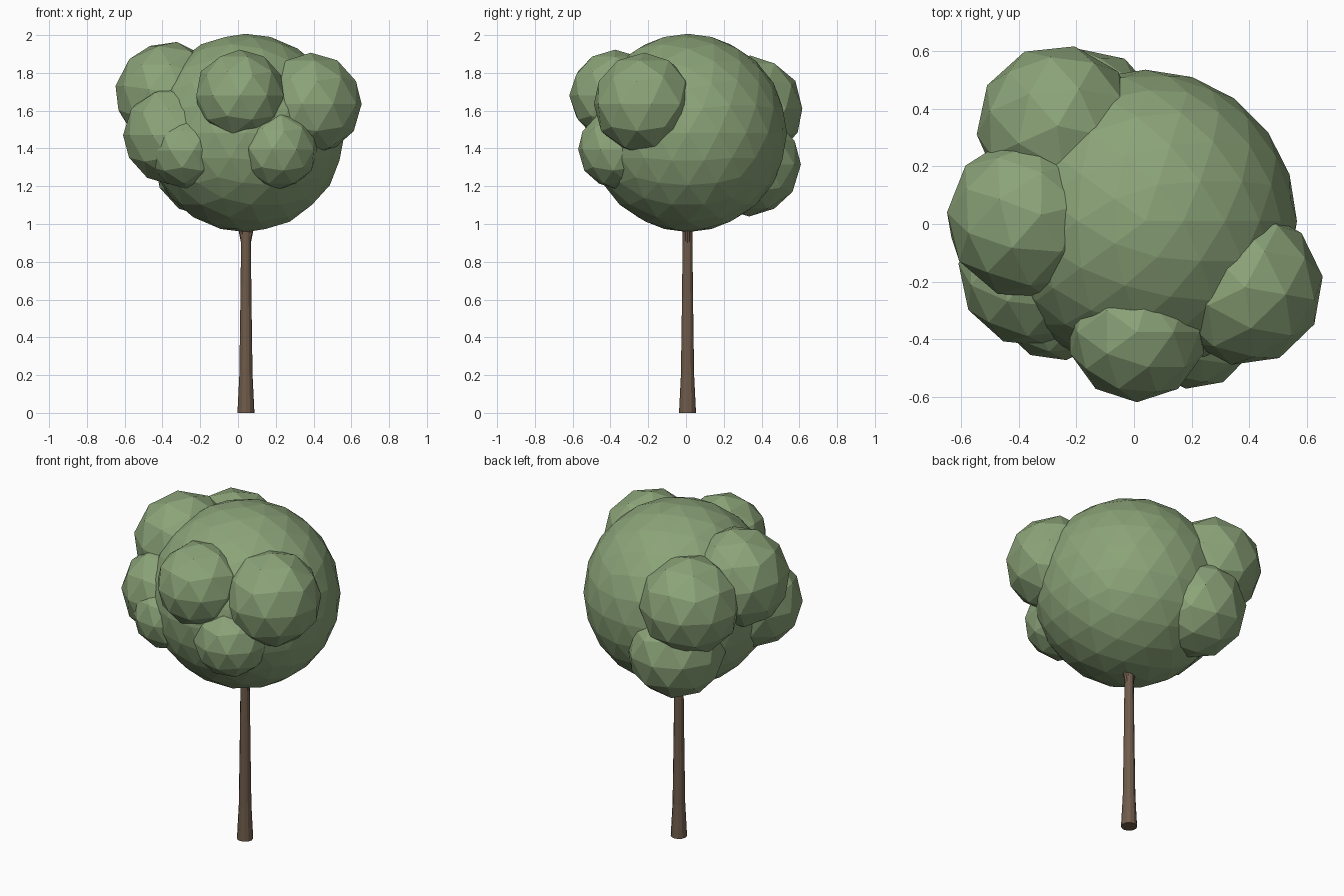
import bpy
import bmesh
from math import radians, cos, sin, tau
from mathutils import Vector

cube = bpy.data.objects.get("Cube")
if cube:
    bpy.data.objects.remove(cube, do_unlink=True)


def make_material(name, rgb):
    mat = bpy.data.materials.new(name)
    mat.use_nodes = True
    colour = (*rgb, 1)
    mat.diffuse_color = colour
    bsdf = next(n for n in mat.node_tree.nodes if n.type == 'BSDF_PRINCIPLED')
    bsdf.inputs["Base Color"].default_value = colour
    bsdf.inputs["Roughness"].default_value = 0.9
    return mat


leaf_green = make_material("leaf green", (0.26, 0.37, 0.19))
bark_brown = make_material("bark brown", (0.16, 0.105, 0.07))


def add_object(name, bm, mat):
    mesh = bpy.data.meshes.new(name)
    bmesh.ops.recalc_face_normals(bm, faces=bm.faces)
    bm.to_mesh(mesh)
    bm.free()
    mesh.materials.append(mat)
    obj = bpy.data.objects.new(name, mesh)
    bpy.context.collection.objects.link(obj)
    return obj


def foliage(name, centre, radius, detail=2, turn=0, tilt=0):
    """Faceted ball of leaves."""
    bm = bmesh.new()
    bmesh.ops.create_icosphere(bm, subdivisions=detail, radius=radius)
    obj = add_object(name, bm, leaf_green)
    obj.location = centre
    obj.rotation_euler = (0, radians(tilt), radians(turn))


def limb(name, stations, sides):
    """Capped tapering tube through (x, y, z, radius) stations."""
    bm = bmesh.new()
    rings = []
    for x, y, z, r in stations:
        rings.append([bm.verts.new(Vector((x + r * cos(tau * i / sides),
                                           y + r * sin(tau * i / sides), z)))
                      for i in range(sides)])
    for low, high in zip(rings, rings[1:]):
        for i in range(sides):
            j = (i + 1) % sides
            bm.faces.new((low[i], low[j], high[j], high[i]))
    bm.faces.new(rings[0])
    bm.faces.new(rings[-1])
    add_object(name, bm, bark_brown)


# Trunk, flared at the foot, with two branches forking into the crown
TX, TY = 0.042, 0.008
limb("trunk", [(TX, TY, 0, 0.045), (TX, TY, 0.2, 0.035),
               (TX, TY, 0.55, 0.03), (TX, TY, 0.98, 0.025)], 12)
for side, word in ((-1, "right"), (1, "left")):
    limb(word + "_branch", [(TX + side * 0.005, TY, 0.88, 0.017),
                            (TX + side * 0.022, TY, 0.96, 0.016),
                            (TX + side * 0.08, TY, 1.12, 0.01)], 8)

# Crown
foliage("main_crown", (0.04, 0.01, 1.482), 0.525, detail=3)

# Leaf clumps around the crown
foliage("front_clump", (0.01, -0.375, 1.68), 0.243)
foliage("left_clump", (0.385, -0.22, 1.635), 0.272, turn=-10)
foliage("lower_front_clump", (0.21, -0.36, 1.395), 0.213, turn=-8)
foliage("right_front_clump", (-0.345, -0.165, 1.47), 0.265, turn=12)
foliage("small_right_clump", (-0.27, -0.27, 1.39), 0.205, turn=10)
foliage("right_clump", (-0.37, 0.02, 1.685), 0.283, turn=14, tilt=10)
foliage("back_clump", (-0.265, 0.34, 1.61), 0.282, turn=-12)
foliage("lower_back_clump", (-0.17, 0.335, 1.315), 0.275, turn=6)
